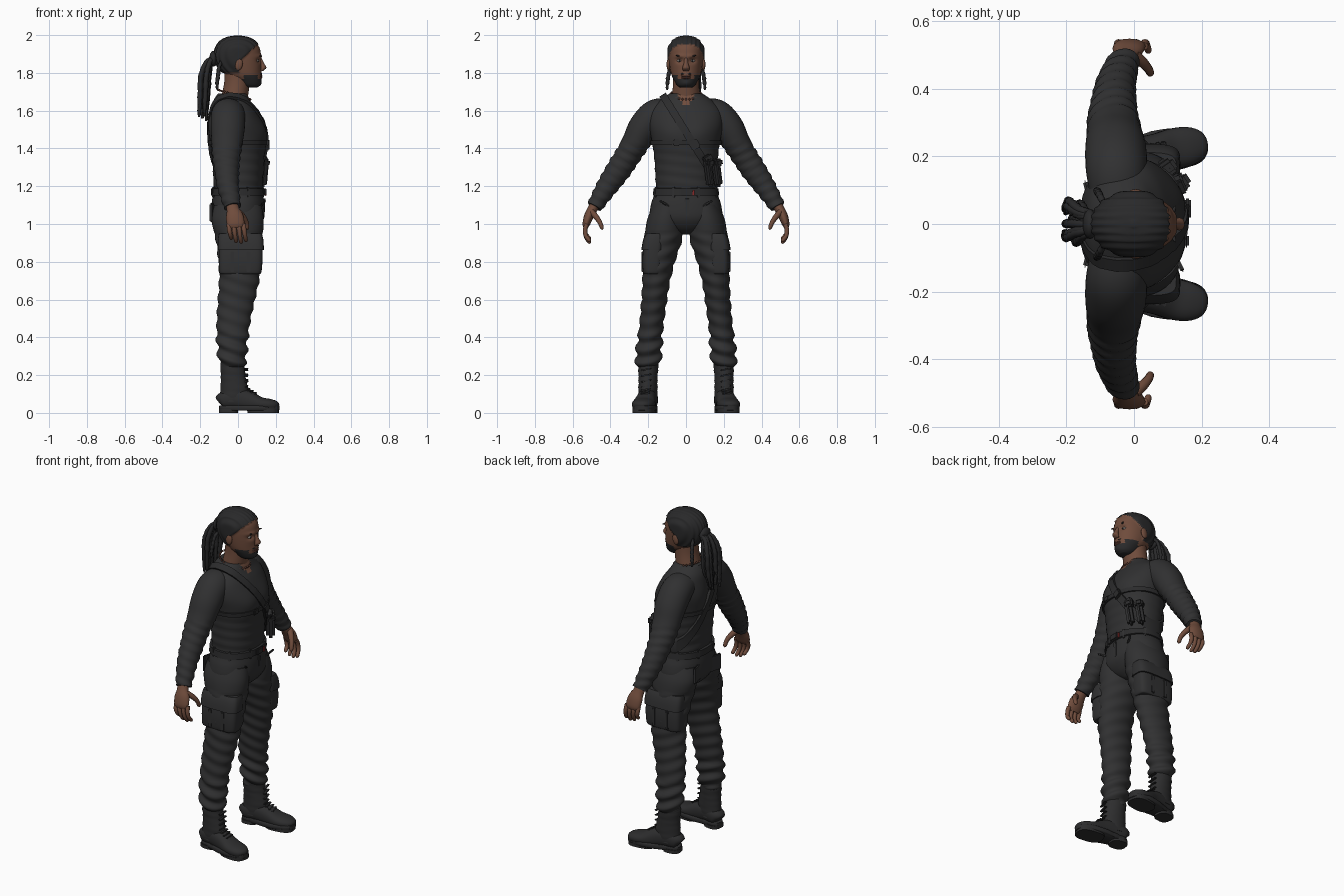
import bpy, bmesh, math, random
from math import sin, cos, pi, exp, radians
from mathutils import Vector, Matrix

random.seed(4)
if "Cube" in bpy.data.objects:
    bpy.data.objects.remove(bpy.data.objects["Cube"])


def material(name, rgb):
    m = bpy.data.materials.new(name)
    m.use_nodes = True
    m.diffuse_color = (*rgb, 1)
    node = m.node_tree.nodes["Principled BSDF"]
    node.inputs["Base Color"].default_value = (*rgb, 1)
    node.inputs["Roughness"].default_value = 0.8
    return m


CLOTH = material("charcoal cloth", (0.03, 0.03, 0.031))
GEAR = material("black webbing", (0.024, 0.024, 0.025))
BOOT = material("boot leather", (0.026, 0.026, 0.027))
HAIR = material("black hair", (0.022, 0.022, 0.023))
SKIN = material("brown skin", (0.16, 0.072, 0.045))
LIP = material("lip brown", (0.11, 0.045, 0.033))
EYE = material("eye white", (0.35, 0.32, 0.29))
RED = material("red tag", (0.25, 0.02, 0.02))


def finish(name, bm, mats, sharp=50):
    bmesh.ops.recalc_face_normals(bm, faces=bm.faces)
    me = bpy.data.meshes.new(name)
    bm.to_mesh(me)
    bm.free()
    for m in mats:
        me.materials.append(m)
    me.shade_smooth()
    me.set_sharp_from_angle(angle=radians(sharp))
    ob = bpy.data.objects.new(name, me)
    bpy.context.collection.objects.link(ob)
    return ob


def resample(rows, k):
    """Smooth spline through rows of x, y, z and two radii."""
    pts, out = [rows[0], *rows, rows[-1]], []
    for i in range(1, len(pts) - 2):
        for j in range(k):
            t = j / k
            out.append([0.5 * (2 * b + (c - a) * t + (2 * a - 5 * b + 4 * c - d) * t * t
                               + (3 * b - a - 3 * c + d) * t ** 3)
                        for a, b, c, d in zip(*pts[i - 1:i + 3])])
    return out + [list(rows[-1])]


def spow(v, e):
    return math.copysign(abs(v) ** e, v)


def loft(name, rows, mats, ref=(1, 0, 0), n=32, k=4, p=2, flat=False, rule=None,
         shape=None, side=1, matrix=None, sharp=50):
    """Skin oval rings along a path; side=-1 mirrors it in y."""
    rows = resample(rows, k)
    bm, rings = bmesh.new(), []
    for i, (x, y, z, a, b) in enumerate(rows):
        lo, hi = rows[max(i - 1, 0)], rows[min(i + 1, len(rows) - 1)]
        t = Vector((0, 0, 1)) if flat else (Vector(hi[:3]) - Vector(lo[:3])).normalized()
        u = Vector(ref)
        u = (u - t * u.dot(t)).normalized()
        v, ring = t.cross(u), []
        for j in range(n):
            w = 2 * pi * j / n
            d = u * max(a, .001) * spow(cos(w), 2 / p) + v * max(b, .001) * spow(sin(w), 2 / p)
            co = Vector((x, y, z)) + d
            if shape:
                co = shape(co, d.normalized())
            if matrix:
                co = matrix @ co
            co.y *= side
            ring.append(bm.verts.new(co))
        rings.append(ring)
    for r, q in zip(rings, rings[1:]):
        for j in range(n):
            m = (j + 1) % n
            bm.faces.new((r[j], r[m], q[m], q[j]))
    bm.faces.new(rings[0])
    bm.faces.new(rings[-1])
    if rule:
        for f in bm.faces:
            f.material_index = rule(f.calc_center_median())
    return finish(name, bm, mats, sharp)


def box(name, loc, size, mat, rot=(0, 0, 0), bevel=.006):
    bm = bmesh.new()
    bmesh.ops.create_cube(bm, size=1, matrix=Matrix.Diagonal((*size, 1)))
    bmesh.ops.bevel(bm, geom=bm.edges[:], offset=bevel, segments=2, affect='EDGES')
    ob = finish(name, bm, [mat])
    ob.location, ob.rotation_euler = loc, rot
    return ob


def ball(name, loc, size, mat, rot=(0, 0, 0)):
    bm = bmesh.new()
    bmesh.ops.create_uvsphere(bm, u_segments=16, v_segments=10, radius=1,
                              matrix=Matrix.Diagonal((*size, 1)))
    ob = finish(name, bm, [mat])
    ob.location, ob.rotation_euler = loc, rot
    return ob


def bump(c, y, z, wy, wz):
    return exp(-((abs(c.y) - y) / wy) ** 2 - ((c.z - z) / wz) ** 2)


# Shirt body, with chest muscles and an open collar
TORSO = [(0, 0, 1.17, .13, .158), (0, 0, 1.25, .133, .162), (0, 0, 1.35, .14, .168),
         (0, 0, 1.45, .148, .183), (-.01, 0, 1.53, .142, .198), (-.022, 0, 1.6, .122, .188),
         (-.033, 0, 1.65, .1, .146), (-.03, 0, 1.69, .078, .088)]


def torso_shape(c, d):
    if c.x > 0:
        c.x += .012 * bump(c, .08, 1.49, .07, .06)
    else:
        c.x -= .01 * bump(c, .08, 1.52, .06, .1) - .012 * bump(c, 0, 1.4, .02, .2)
    return c + d * .002 * sin(c.z * 110 + c.y * 14) * (c.z < 1.4)


loft("shirt_body", TORSO, [CLOTH, SKIN], n=64, k=7, p=2.2, flat=True, shape=torso_shape,
     rule=lambda c: int(c.x > 0 and c.z > 1.62 and abs(c.y) < (c.z - 1.61) * .6))


# Straps that follow the torso in a tilted plane
def strap(name, origin, slope, width, out=.013, n=72):
    axis = Vector((0, -slope, 1)).normalized()
    across = Vector((0, 1, slope)).normalized()
    fine = resample(TORSO, 6)

    def inside(c):
        r = min(fine, key=lambda r: abs(r[2] - c.z))
        return (1.16 < c.z < 1.7 and
                (abs(c.x - r[0]) / r[3]) ** 2.2 + (abs(c.y) / r[4]) ** 2.2 < 1)

    bm, loops = bmesh.new(), []
    for j in range(n):
        w, loop = 2 * pi * j / n, []
        d = Vector((1, 0, 0)) * cos(w) + across * sin(w)
        for s in (-1, 1):
            start, dist = Vector(origin) + axis * width * s, 0
            while inside(start + d * dist):
                dist += .002
            loop += [start + d * (dist - .01), start + d * (dist + out)]
        loops.append([bm.verts.new(loop[i]) for i in (0, 1, 3, 2)])
    for a, b in zip(loops, loops[1:] + loops[:1]):
        for i in range(4):
            m = (i + 1) % 4
            bm.faces.new((a[i], a[m], b[m], b[i]))
    return finish(name, bm, [GEAR], 40)


strap("diagonal_strap", (0, .035, 1.43), -1.6, .02)
strap("chest_strap", (0, 0, 1.43), 0, .012, .01)
box("strap_buckle", (.158, .045, 1.42), (.02, .05, .05), GEAR, (.5, 0, 0))
box("chest_buckle", (.155, -.05, 1.43), (.016, .04, .035), GEAR)
box("side_buckle", (.135, .115, 1.345), (.03, .05, .04), GEAR, (.5, 0, .4))
for i in range(2):
    box("long_pouch", (.135 - .04 * i, .122 + .043 * i, 1.27), (.05, .04, .15), GEAR,
        (.15, 0, .6), .015)
    box("pouch_flap", (.138 - .04 * i, .122 + .043 * i, 1.325), (.056, .046, .04), GEAR,
        (.15, 0, .6), .01)

# Neck and bead necklace
loft("neck", [(-.03, 0, 1.62, .075, .08), (-.015, 0, 1.69, .07, .073),
              (-.005, 0, 1.75, .068, .068), (0, 0, 1.82, .07, .068)], [SKIN], flat=True)
for j in range(28):
    w = 2 * pi * j / 28
    ball("necklace_bead", (-.02 + .085 * cos(w), .083 * sin(w), 1.685 - .025 * cos(w)),
         (.006, .006, .006), LIP)


# Head, with braided hair and beard split off by region
def is_hair(c):
    return c.z > 1.8 and (c.x < .005 or c.x < c.z - 1.85)


def is_beard(c):
    return c.x > .015 and (c.z < 1.768 or (c.z < 1.79 and abs(c.y) > .045 and c.x > .03))


def head_shape(c, d):
    if is_hair(c):
        return c + d * (.006 + .003 * cos(c.y * 290))
    if c.x > .06:
        c.x += .008 * bump(c, .03, 1.888, .03, .01) - .014 * bump(c, .034, 1.866, .018, .013)
        c.x += .007 * bump(c, 0, 1.79, .03, .02) + .006 * bump(c, 0, 1.745, .025, .015)
    return c


loft("head", [(.07, 0, 1.722, .03, .03), (.06, 0, 1.735, .055, .048), (.048, 0, 1.76, .073, .063),
              (.028, 0, 1.79, .092, .077), (.008, 0, 1.84, .115, .087), (0, 0, 1.89, .122, .091),
              (0, 0, 1.935, .113, .088), (-.002, 0, 1.97, .086, .069), (-.002, 0, 1.99, .048, .04),
              (-.002, 0, 1.998, .004, .004)], [SKIN, HAIR], n=96, k=7, p=2.1, flat=True,
     shape=head_shape, rule=lambda c: int(is_hair(c) or is_beard(c)), sharp=70)
loft("nose", [(.116, 0, 1.88, .008, .009), (.126, 0, 1.85, .013, .012), (.134, 0, 1.827, .016, .019),
              (.124, 0, 1.81, .008, .016)], [SKIN], n=16, flat=True)
for z in (1.783, 1.774):
    ball("lip", (.12, 0, z), (.009, .027, .006), LIP)
ball("moustache", (.12, 0, 1.795), (.006, .03, .005), HAIR)
for s in (1, -1):
    ball("eye", (.1, s * .034, 1.864), (.011, .014, .007), EYE)
    ball("pupil", (.107, s * .034, 1.864), (.005, .006, .006), HAIR)
    ball("eyebrow", (.115, s * .036, 1.889), (.006, .02, .004), HAIR, (-.15 * -s, 0, -.4 * s))
    ball("ear", (.005, s * .093, 1.845), (.02, .01, .032), SKIN, (0, .15, 0))


# Ponytail of locks, a tie, and two loose side locks
def lock(name, path, r):
    rows = [(*c, r * f, r * f) for c, f in zip(path, (.8, 1, 1.05, 1, .5))]
    loft(name, rows, [HAIR], n=8, k=6, shape=lambda c, d: c + d * .0015 * sin(c.z * 260))


for i in range(22):
    y, x = random.uniform(-.058, .066), random.uniform(-.022, .03)
    end = random.uniform(1.54, 1.66)
    lock("ponytail_lock", [(-.1, y * .4, 1.885), (-.15 + x * .5, .6 * y, 1.865),
                           (-.177 + x, y, 1.79), (-.183 + x, y, 1.69), (-.19 + x, y * .8, end)], .0125)
ball("hair_tie", (-.13, 0, 1.875), (.022, .045, .042), HAIR)
for s in (1, -1):
    lock("side_lock", [(-.09, s * .06, 1.86), (-.1, s * .082, 1.83), (-.105, s * .092, 1.79),
                       (-.11, s * .098, 1.75), (-.11, s * .1, 1.71)], .01)

# Trousers: seat, belt and fly
loft("trouser_seat", [(0, 0, .945, .06, .03), (0, 0, .975, .105, .12), (0, 0, 1.03, .138, .188),
                      (0, 0, 1.1, .14, .186), (0, 0, 1.15, .134, .17), (0, 0, 1.19, .13, .162)],
     [CLOTH], n=48, flat=True, p=2.2)
loft("belt", [(0, 0, 1.15, .14, .172), (0, 0, 1.152, .144, .176), (0, 0, 1.188, .142, .171),
              (0, 0, 1.19, .134, .163)], [GEAR], n=48, k=1, flat=True, p=2.2)
box("belt_buckle", (.145, 0, 1.17), (.014, .06, .042), GEAR)
box("red_tag", (.147, .04, 1.165), (.008, .012, .03), RED, bevel=.002)
box("fly", (.137, .006, 1.09), (.012, .03, .1), CLOTH, (0, .05, 0))
for j in range(8):
    w = 2 * pi * (j + .5) / 8
    box("belt_loop", (.136 * cos(w), .167 * sin(w), 1.168), (.022, .014, .056), CLOTH,
        (0, 0, w), .003)


def trouser_folds(c, d):
    amount = .009 if c.z < .42 else .004
    return c + d * amount * sin(c.z * 85 + c.x * 28 + c.y * 17) * (c.z < .95)


def sleeve_folds(c, d):
    return c + d * .0035 * sin(c.z * 120 + c.x * 30 - c.y * 50) * (c.z < 1.42)


for s, tag in ((1, "left"), (-1, "right")):
    # Sleeve
    loft(tag + "_sleeve", [(-.05, .09, 1.595, .08, .07), (-.052, .16, 1.575, .09, .085),
                           (-.054, .222, 1.51, .09, .083), (-.058, .267, 1.43, .082, .073),
                           (-.062, .31, 1.36, .074, .068), (-.06, .355, 1.29, .066, .066),
                           (-.054, .41, 1.21, .058, .058), (-.04, .455, 1.14, .05, .048),
                           (-.03, .484, 1.09, .044, .041)], [CLOTH],
         k=6, shape=sleeve_folds, side=s)
    # Hand
    loft(tag + "_palm", [(-.033, .478, 1.11, .034, .028), (-.026, .497, 1.075, .034, .026),
                         (-.018, .515, 1.04, .046, .025), (-.012, .528, 1.0, .046, .02),
                         (-.01, .531, .98, .036, .012)], [SKIN], n=20, side=s)
    for i in range(4):
        x, drop = -.048 + .026 * i, (0, .016, .02, .012)[i]
        loft(tag + "_finger", [(x, .525, 1.0, .012, .012), (x + .002, .534, .97, .0125, .012),
                               (x + .007, .53, .945 - drop * .6, .011, .011),
                               (x + .012, .512, .925 - drop, .01, .01),
                               (x + .013, .506, .918 - drop, .003, .003)], [SKIN], n=12, side=s)
    loft(tag + "_thumb", [(.0, .5, 1.065, .018, .016), (.025, .478, 1.04, .016, .015),
                          (.043, .457, 1.01, .013, .012), (.048, .445, .98, .011, .01),
                          (.048, .442, .97, .003, .003)], [SKIN], n=12, side=s)
    # Trouser leg
    loft(tag + "_trouser_leg", [(0, .095, 1.1, .125, .08), (-.002, .108, 1.02, .138, .098),
                                (.006, .12, .92, .124, .1), (.011, .143, .8, .114, .084),
                                (.006, .157, .7, .106, .073), (-.008, .168, .6, .098, .067),
                                (-.022, .179, .5, .09, .064), (-.03, .19, .4, .082, .064),
                                (-.03, .198, .31, .076, .067), (-.03, .201, .255, .066, .062),
                                (-.03, .201, .235, .05, .05)], [CLOTH],
         n=40, k=8, flat=True, shape=trouser_folds, side=s)
    # Cargo pocket with flap and pleat
    loft(tag + "_cargo_pocket", [(.01, .178, .735, .1, .04), (.012, .178, .745, .112, .05),
                                 (.014, .177, .82, .116, .054), (.014, .17, .9, .114, .052)],
         [CLOTH], flat=True, p=4, side=s)
    loft(tag + "_pocket_flap", [(.015, .178, .862, .121, .058), (.015, .177, .868, .122, .059),
                                (.014, .17, .92, .12, .056), (.012, .164, .95, .113, .047)],
         [CLOTH], flat=True, p=4, k=2, side=s)
    for x in (-.03, .055):
        box(tag + "_pocket_pleat", (x, s * .23, .8), (.02, .01, .11), CLOTH, bevel=.003)
    box(tag + "_front_pocket_seam", (.125, s * .1, 1.1), (.012, .1, .012), CLOTH,
        (s * .5, 0, -s * .45), .004)
    box(tag + "_back_pocket", (-.134, s * .085, 1.06), (.014, .09, .1), CLOTH, (0, 0, s * .25))
    # Boot: shaft, foot, sole, heel and laces, toes turned out
    turn = Matrix.Translation((-.03, .2, 0)) @ Matrix.Rotation(radians(8), 4, 'Z')
    loft(tag + "_boot_shaft", [(.005, 0, .06, .07, .05), (.01, 0, .12, .074, .05),
                               (.005, 0, .19, .066, .05), (0, 0, .25, .064, .053),
                               (0, 0, .27, .058, .048)], [BOOT], flat=True, side=s, matrix=turn,
         shape=lambda c, d: c + d * .002 * sin(c.z * 150 + c.x * 20))
    loft(tag + "_boot_foot", [(-.068, 0, .055, .025, .03), (-.05, 0, .065, .046, .045),
                              (.02, 0, .075, .05, .057), (.09, 0, .062, .053, .052),
                              (.15, .002, .048, .06, .036), (.2, .003, .043, .056, .031),
                              (.235, .003, .037, .038, .024), (.247, .003, .032, .01, .008)], [BOOT],
         ref=(0, 1, 0), p=2.3, side=s, matrix=turn)

    def sole_shape(c, d):
        c.y *= 1 - .22 * exp(-((c.x - .02) / .05) ** 2) - .12 * (c.x < 0)
        return c

    loft(tag + "_boot_sole", [(.09, 0, .012, .155, .06), (.09, 0, .016, .16, .064),
                              (.09, 0, .036, .16, .064), (.09, 0, .04, .155, .06)], [BOOT],
         n=48, k=1, p=2.8, flat=True, shape=sole_shape, side=s, matrix=turn)
    for x, a, b in ((-.02, .05, .046), (.165, .082, .058)):
        loft(tag + "_boot_tread", [(x, 0, 0, a, b), (x, 0, .02, a, b)], [BOOT],
             k=1, p=2.8, flat=True, side=s, matrix=turn)
    for i in range(7):
        x, z = (.07 + .017 * (3 - i), .135 - .011 * (3 - i)) if i < 3 else (.075, .05 + .03 * i)
        c = turn @ Vector((x, 0, z))
        box(tag + "_lace", (c.x, s * c.y, z), (.016, .055, .008), GEAR, (.2, 0, s * .14), .003)
